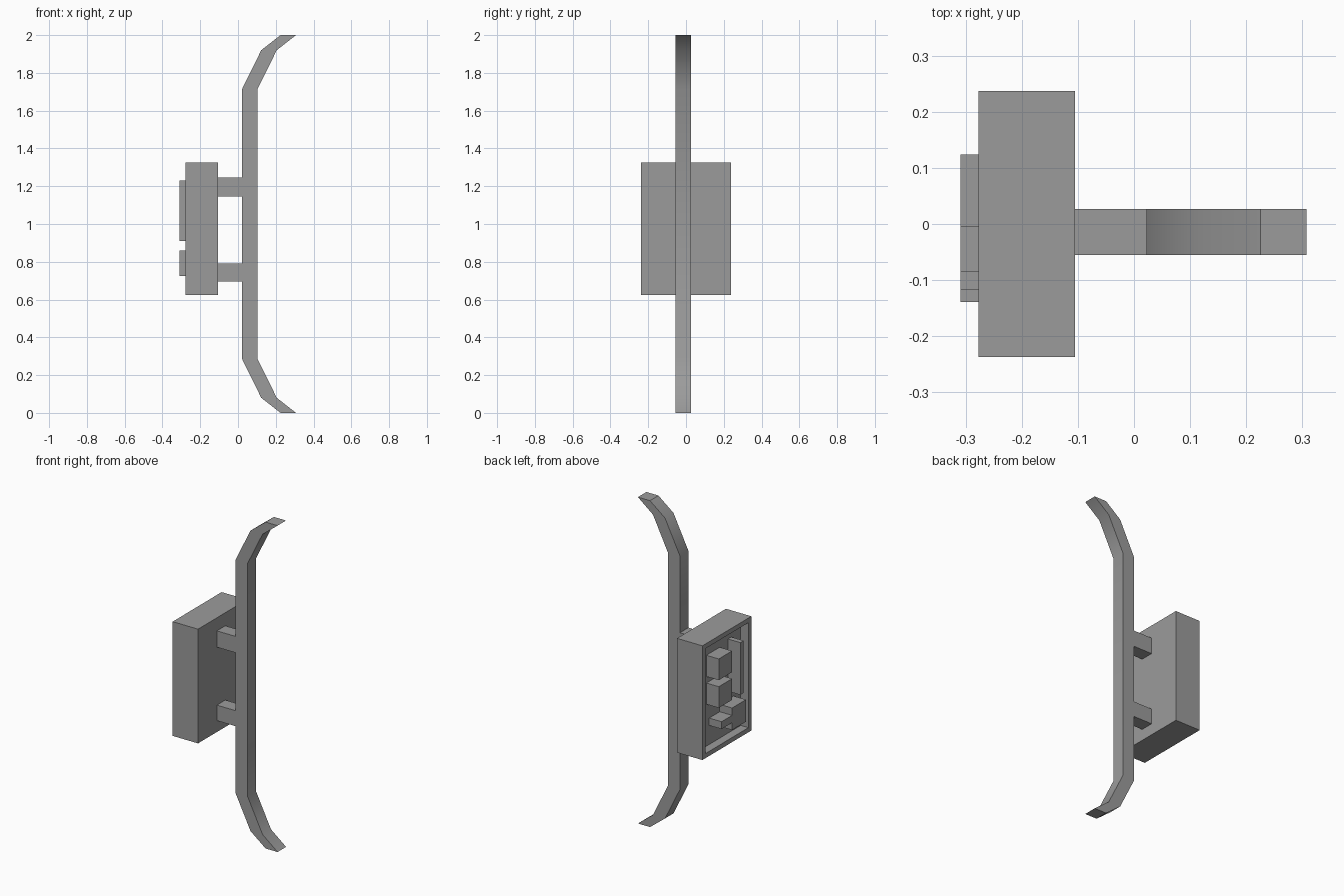
import bpy, bmesh, math
from mathutils import Vector

if "Cube" in bpy.data.objects:
    bpy.data.objects.remove(bpy.data.objects["Cube"], do_unlink=True)

GREY = (0.33, 0.33, 0.33, 1)
mat = bpy.data.materials.new("mid grey")
mat.use_nodes = True
mat.diffuse_color = GREY
mat.node_tree.nodes["Principled BSDF"].inputs["Base Color"].default_value = GREY


def finish(name, bm):
    bmesh.ops.recalc_face_normals(bm, faces=bm.faces)
    mesh = bpy.data.meshes.new(name)
    bm.to_mesh(mesh)
    bm.free()
    mesh.materials.append(mat)
    ob = bpy.data.objects.new(name, mesh)
    bpy.context.collection.objects.link(ob)
    return ob


def box_mesh(x, y, z):
    """Box from (low, high) pairs on each axis."""
    bm = bmesh.new()
    bmesh.ops.create_cube(bm, size=1)
    for v in bm.verts:
        v.co = Vector([(r[0] + r[1]) / 2 + c * (r[1] - r[0]) for r, c in zip((x, y, z), v.co)])
    return bm


BAR_Y = (-0.055, 0.027)
BACK, FRONT, RECESS, TIP = -0.105, -0.277, -0.225, -0.309

# Housing with a framed recess on its outer side
bm = box_mesh((FRONT, BACK), (-0.237, 0.237), (0.625, 1.325))
panel = [f for f in bm.faces if f.normal.x < -0.9]
bmesh.ops.inset_individual(bm, faces=panel, thickness=0.04)
bmesh.ops.inset_individual(bm, faces=panel, thickness=0, depth=FRONT - RECESS)
finish("housing", bm)

# Blocks standing in the recess
blocks = {
    "tall_strip": ((-0.117, -0.085), (0.91, 1.23)),
    "upper_block": ((-0.005, 0.124), (1.08, 1.21)),
    "middle_block": ((-0.005, 0.124), (0.91, 1.04)),
    "lower_block": ((-0.139, -0.005), (0.725, 0.86)),
    "small_bar": ((-0.005, 0.097), (0.77, 0.815)),
}
for name, (y, z) in blocks.items():
    finish(name, box_mesh((TIP, RECESS + 0.005), y, z))

# Posts joining housing to bar
for name, z in (("lower_post", (0.695, 0.79)), ("upper_post", (1.145, 1.245))):
    finish(name, box_mesh((BACK - 0.005, 0.03), BAR_Y, z))

# Long bar with ends bent away from the housing
half = [(0.022, 1.715), (0.123, 1.92), (0.225, 2.0)]
path = [(x, 2 - z) for x, z in reversed(half)] + half
bm = bmesh.new()
rings = [[bm.verts.new((x + dx, y, z)) for dx, y in
          ((0, BAR_Y[0]), (0.082, BAR_Y[0]), (0.082, BAR_Y[1]), (0, BAR_Y[1]))]
         for x, z in path]
for a, b in zip(rings, rings[1:]):
    for i in range(4):
        j = (i + 1) % 4
        bm.faces.new((a[i], a[j], b[j], b[i]))
bm.faces.new(rings[0])
bm.faces.new(rings[-1])
bar = finish("bent_bar", bm)

# Soften the shallow bends only
bpy.ops.object.select_all(action="DESELECT")
bar.select_set(True)
bpy.context.view_layer.objects.active = bar
bpy.ops.object.shade_smooth_by_angle(angle=math.radians(30))
